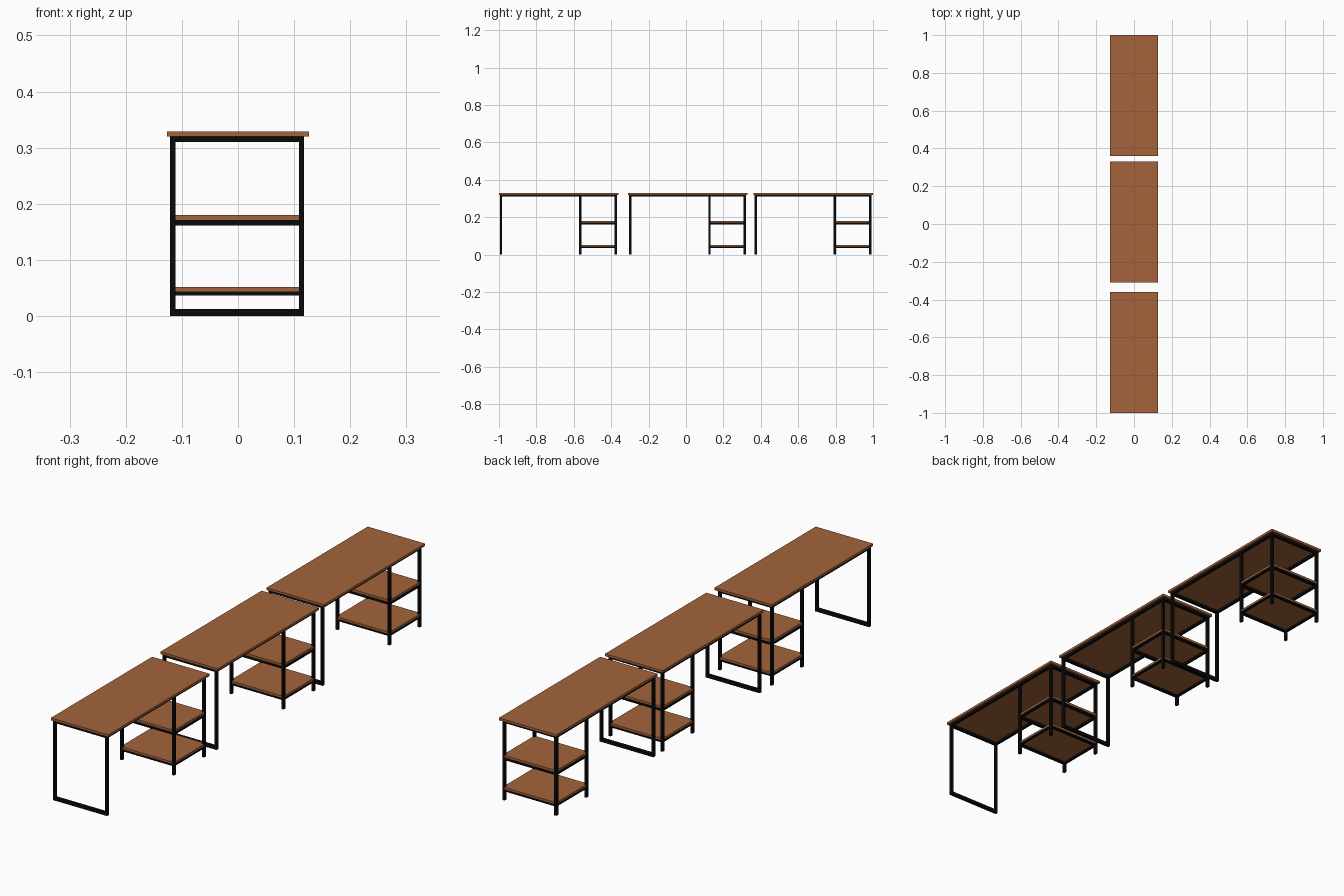
import bpy, bmesh
from mathutils import Matrix, Vector

if "Cube" in bpy.data.objects:
    bpy.data.objects.remove(bpy.data.objects["Cube"])


def material(name, rgb):
    m = bpy.data.materials.new(name)
    m.diffuse_color = (*rgb, 1.0)
    m.use_nodes = True
    m.node_tree.nodes["Principled BSDF"].inputs["Base Color"].default_value = m.diffuse_color
    return m


WOOD = material("brown wood", (0.37, 0.127, 0.045))
METAL = material("black metal", (0.003, 0.003, 0.003))


def boxes(name, mat, y0, spans):
    """One object made of boxes, each given as (x range, y range, z range)."""
    bm = bmesh.new()
    for span in spans:
        lo, hi = Vector([s[0] for s in span]), Vector([s[1] for s in span])
        mtx = Matrix.Translation((lo + hi) / 2) @ Matrix.Diagonal((*(hi - lo), 1))
        bmesh.ops.create_cube(bm, size=1, matrix=mtx)
    mesh = bpy.data.meshes.new(name)
    bm.to_mesh(mesh)
    bm.free()
    mesh.materials.append(mat)
    ob = bpy.data.objects.new(name, mesh)
    ob.location.y = y0
    bpy.context.collection.objects.link(ob)


# leg columns across the desk (x) and along it (y, from the desk's front end)
LEFT, RIGHT = (-0.121, -0.1115), (0.1085, 0.118)
FULL, INNER = (-0.121, 0.118), (-0.1115, 0.1085)
FRONT, MID, BACK = (0.005, 0.0175), (0.428, 0.4405), (0.6175, 0.630)
TOP_Z = 0.3195
TOP_RAIL = (0.310, TOP_Z)


def shelf_parts(y0, tag, board_z, rail_z):
    # board on top of a rectangular metal rim
    boxes(tag + "_shelf_board", WOOD, y0,
          [((-0.120, 0.117), (MID[0] + 0.001, BACK[1] - 0.001), board_z)])
    boxes(tag + "_shelf_rim", METAL, y0,
          [(x, (MID[1], BACK[0]), rail_z) for x in (LEFT, RIGHT)]
          + [(INNER, y, rail_z) for y in (MID, BACK)])


for y0 in (-1.0, -0.309, 0.361):
    # table top
    boxes("table_top", WOOD, y0, [((-0.1268, 0.1268), (0, 0.639), (TOP_Z, 0.329))])
    # closed loop leg at the front end
    boxes("front_loop_leg", METAL, y0,
          [(x, FRONT, (0, TOP_Z)) for x in (LEFT, RIGHT)]
          + [(INNER, FRONT, (0, 0.0125)), (INNER, FRONT, TOP_RAIL)])
    # four straight legs around the shelves
    boxes("shelf_legs", METAL, y0,
          [(x, y, (0, TOP_Z)) for x in (LEFT, RIGHT) for y in (MID, BACK)])
    # rails under the top
    boxes("top_rails", METAL, y0,
          [(x, (FRONT[1], BACK[0]), TOP_RAIL) for x in (LEFT, RIGHT)]
          + [(INNER, BACK, TOP_RAIL)])
    shelf_parts(y0, "upper", (0.171, 0.180), (0.1615, 0.171))
    shelf_parts(y0, "lower", (0.0435, 0.052), (0.0365, 0.0435))
